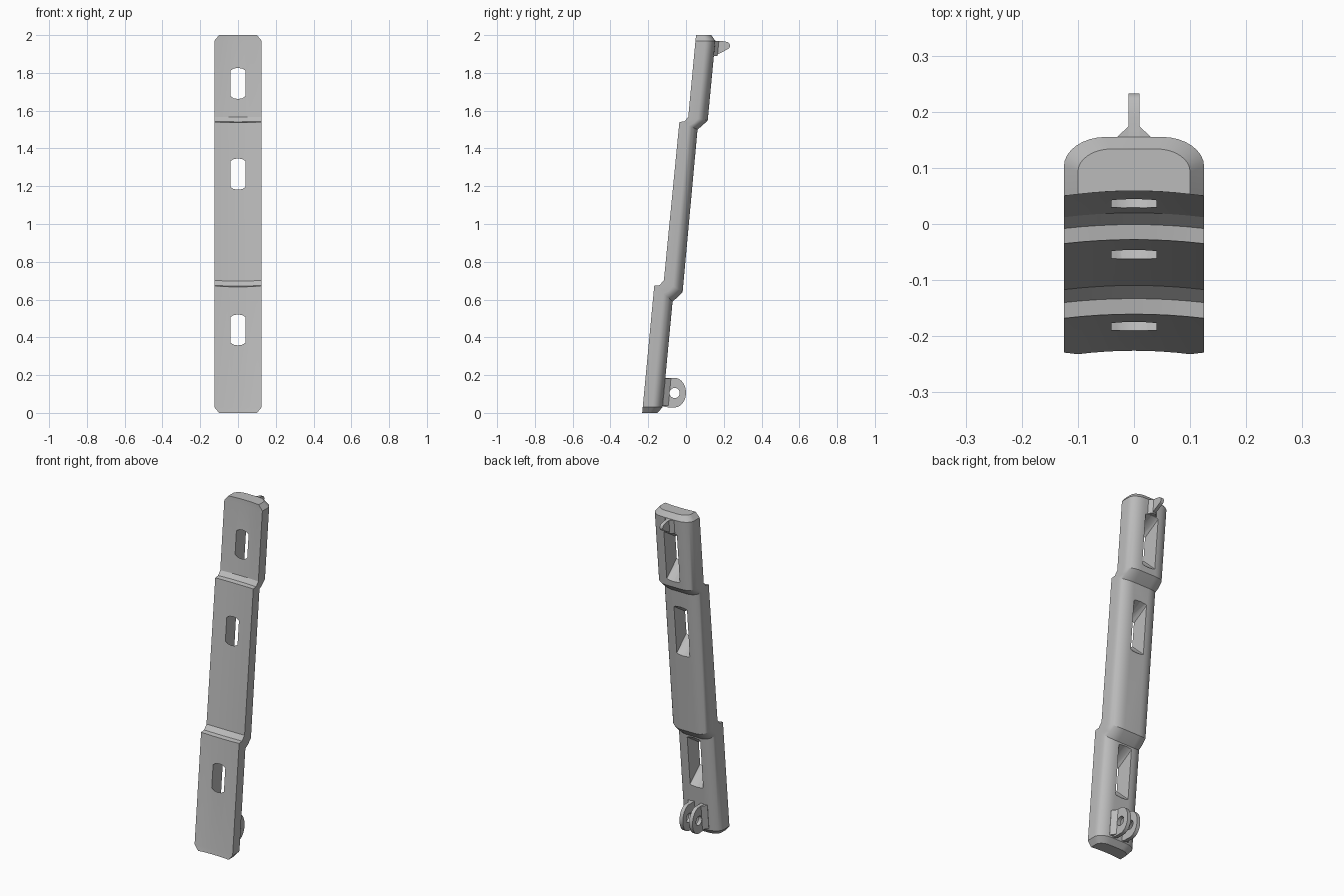
import bpy
import bmesh
from math import sin, cos, pi, radians

cube = bpy.data.objects.get("Cube")
if cube:
    bpy.data.objects.remove(cube)

grey = bpy.data.materials.new("plain_grey")
grey.use_nodes = True
grey.diffuse_color = (0.5, 0.5, 0.5, 1)
grey.node_tree.nodes["Principled BSDF"].inputs["Base Color"].default_value = (0.5, 0.5, 0.5, 1)

SLOPE = 0.0955   # backward lean of every section
DEPTH = 0.105    # thickness front to back
HALF = 0.125     # half width


def loft(name, rings):
    """Skin a list of equal-length closed rings and cap both ends."""
    bm = bmesh.new()
    loops = [[bm.verts.new(p) for p in ring] for ring in rings]
    n = len(loops[0])
    for a, b in zip(loops, loops[1:]):
        for i in range(n):
            j = (i + 1) % n
            bm.faces.new((a[i], a[j], b[j], b[i]))
    bm.faces.new(loops[0][::-1])
    bm.faces.new(loops[-1])
    bmesh.ops.recalc_face_normals(bm, faces=bm.faces)
    mesh = bpy.data.meshes.new(name)
    bm.to_mesh(mesh)
    bm.free()
    mesh.materials.append(grey)
    obj = bpy.data.objects.new(name, mesh)
    bpy.context.collection.objects.link(obj)
    return obj


def activate(obj):
    bpy.ops.object.select_all(action='DESELECT')
    obj.select_set(True)
    bpy.context.view_layer.objects.active = obj


def cut(obj, cutter):
    activate(obj)
    mod = obj.modifiers.new("cut", 'BOOLEAN')
    mod.operation = 'DIFFERENCE'
    mod.solver = 'EXACT'
    mod.object = cutter
    bpy.ops.object.modifier_apply(modifier=mod.name)
    bpy.data.objects.remove(cutter)


def smooth(obj, angle=28):
    activate(obj)
    bpy.ops.object.shade_smooth_by_angle(angle=radians(angle))


def plate(name, outline, x0, x1):
    """Flat plate from a (y, z) outline."""
    return loft(name, [[(x, y, z) for y, z in outline] for x in (x0, x1)])


# Cross-section: hollowed front, straight sides, rounded back
section = [(HALF * k / 4, 0.008 * (1 - (k / 4) ** 2)) for k in range(-4, 5)]
arc = [(0.05 + 0.075 * cos(a), 0.052 + 0.053 * sin(a))
       for a in [pi / 2 * i / 8 for i in range(9)]]
section += arc + [(-x, d) for x, d in reversed(arc)]

# Stations: front y, front z, back y, back z, inset at the chamfered ends
lean = 0.03 * SLOPE
stations = [
    (-0.232, 0, -0.232 + DEPTH, 0, True),
    (-0.232 + lean, 0.03, -0.127 + lean, 0.03, False),
    (-0.168, 0.673, -0.071, 0.59, False),
    (-0.140, 0.676, -0.047, 0.61, False),
    (-0.117, 0.702, -0.018, 0.64, False),
    (-0.035, 1.540, 0.061, 1.50, False),
    (-0.008, 1.543, 0.085, 1.52, False),
    (0.012, 1.567, 0.115, 1.548, False),
    (0.053 - lean, 1.97, 0.158 - lean, 1.97, False),
    (0.053, 2, 0.158, 2, True),
]
rings = []
for fy, fz, by, bz, inset in stations:
    ring = []
    for x, d in section:
        t = d / DEPTH
        if inset:
            x, t = x * 0.8, t * 0.77
        ring.append((x, fy + (by - fy) * t, fz + (bz - fz) * t))
    rings.append(ring)
body = loft("stepped_body", rings)

# Slots that flare taller towards the back
front_end = [(0.04, 0.066), (0.022, 0.077), (0, 0.08), (-0.022, 0.077), (-0.04, 0.066)]
back_end = [(0.043, 0.145), (0.034, 0.150), (0, 0.153), (-0.034, 0.150), (-0.043, 0.145)]
front_y = {0.44: -0.232 + 0.44 * SLOPE, 1.265: -0.184 + 1.265 * SLOPE,
           1.745: -0.138 + 1.745 * SLOPE}
for z, y in front_y.items():
    slot = []
    for end, along in ((front_end, -0.2), (front_end, 0.05), (back_end, 1.0), (back_end, 1.6)):
        outline = end + [(-x, -h) for x, h in end]
        slot.append([(x, y + DEPTH * along + h * SLOPE, z - DEPTH * along * SLOPE + h)
                     for x, h in outline])
    cut(body, loft("slot_cutter", slot))
smooth(body)

# Hook at the top of the back
tip = [(0.212 + 0.021 * cos(a), 1.944 + 0.021 * sin(a))
       for a in [-pi * 0.4 + pi * 0.75 * i / 8 for i in range(9)]]
hook = plate("top_hook", [(0.12, 1.885), (0.15, 1.889)] + tip + [(0.19, 1.969), (0.12, 1.97)],
             -0.01, 0.01)
smooth(hook)


def gusset(name, x, narrow, wide, z0, z1, y_in, y_out):
    """Tapered root that blends a plate into the body."""
    plan = [(x - wide, y_in), (x + wide, y_in), (x + narrow, y_out), (x - narrow, y_out)]
    return loft(name, [[(px, py + z * SLOPE, z) for px, py in plan] for z in (z0, z1)])


gusset("hook_root", 0, 0.01, 0.034, 1.889, 1.969, -0.037, -0.014)

# Pair of drilled lugs at the bottom of the back
for side, label in ((1, "left"), (-1, "right")):
    x = 0.032 * side
    curve = [(-0.06 + 0.06 * cos(a), 0.107 + 0.078 * sin(a))
             for a in [-pi / 2 + pi * i / 20 for i in range(21)]]
    lug = plate(label + "_lug", [(-0.14, 0.04), (-0.105, 0.03)] + curve + [(-0.14, 0.185)],
                x - 0.011, x + 0.011)
    hole = [(-0.06 + 0.027 * cos(a), 0.105 + 0.027 * sin(a))
            for a in [2 * pi * i / 24 for i in range(24)]]
    cut(lug, plate("hole_cutter", hole, x - 0.05, x + 0.05))
    smooth(lug)
    # Root widens only on the outer side
    inner, near, far = x - 0.011 * side, x + 0.011 * side, x + 0.032 * side
    plan = [(inner, -0.14), (far, -0.14), (far, -0.127), (near, -0.097), (inner, -0.097)]
    loft(label + "_lug_root", [[(px, py + z * SLOPE, z) for px, py in plan]
                               for z in (0.04, 0.183)])
